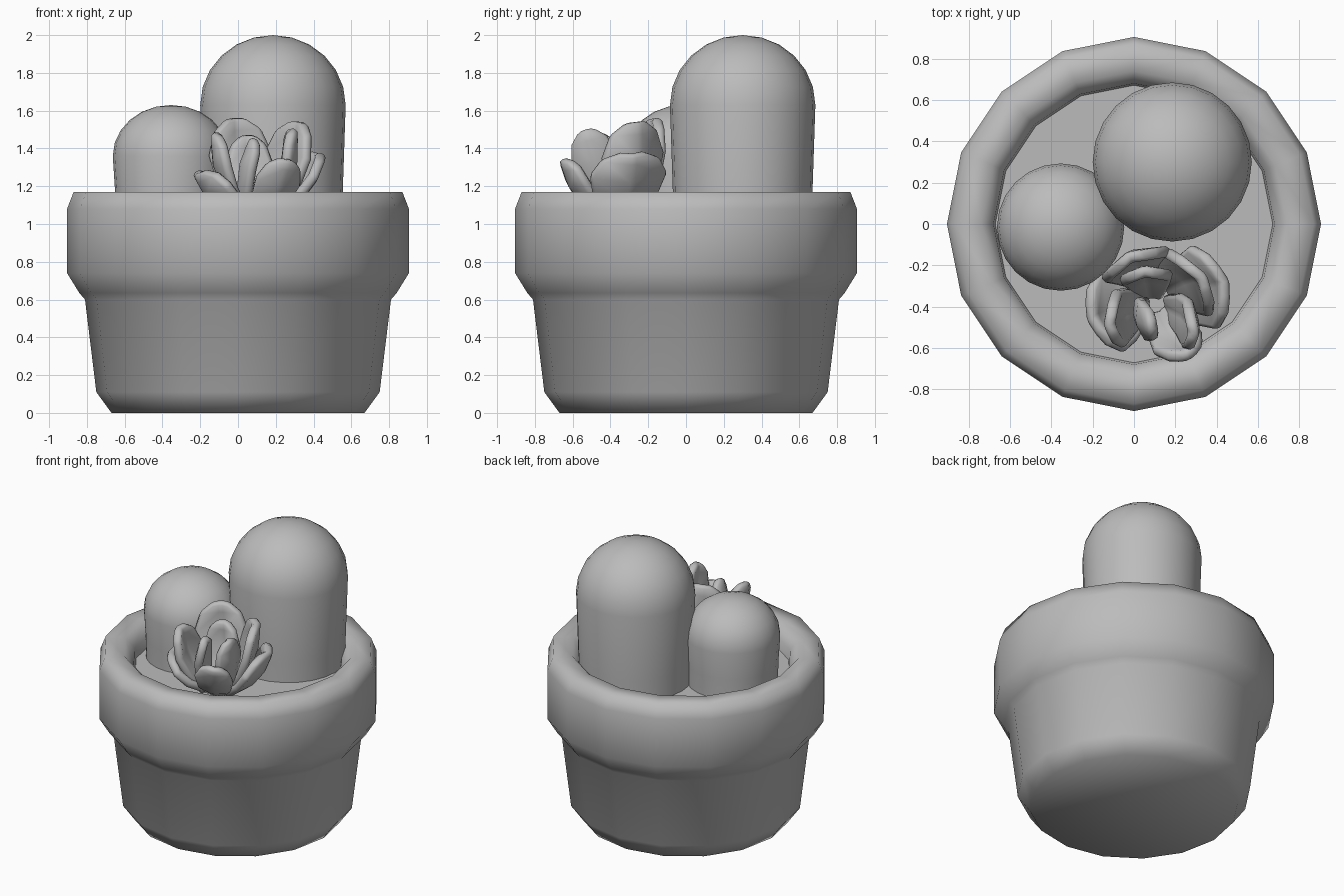
import bpy, bmesh, math
from mathutils import Vector

cube = bpy.data.objects.get("Cube")
if cube:
    bpy.data.objects.remove(cube, do_unlink=True)

grey = bpy.data.materials.new("plain_grey")
grey.use_nodes = True
colour = (0.5, 0.5, 0.5, 1)
grey.diffuse_color = colour
grey.node_tree.nodes["Principled BSDF"].inputs["Base Color"].default_value = colour


def finish(name, bm, angle):
    """Turn a bmesh into a smooth shaded object."""
    bmesh.ops.recalc_face_normals(bm, faces=bm.faces)
    mesh = bpy.data.meshes.new(name)
    bm.to_mesh(mesh)
    bm.free()
    mesh.materials.append(grey)
    mesh.shade_smooth()
    mesh.set_sharp_from_angle(angle=math.radians(angle))
    obj = bpy.data.objects.new(name, mesh)
    bpy.context.collection.objects.link(obj)
    return obj


def lathe(name, profile, sides, centre=(0, 0), angle=75):
    """Spin a (radius, height) profile around a vertical axis."""
    bm = bmesh.new()
    verts = [bm.verts.new((r, 0, z)) for r, z in profile]
    edges = [bm.edges.new(pair) for pair in zip(verts, verts[1:])]
    bmesh.ops.spin(bm, geom=verts + edges, cent=(0, 0, 0), axis=(0, 0, 1),
                   angle=math.tau, steps=sides)
    bmesh.ops.remove_doubles(bm, verts=bm.verts, dist=0.0005)
    bmesh.ops.translate(bm, verts=bm.verts, vec=(*centre, 0))
    return finish(name, bm, angle)


def cactus(name, centre, radius, top, dome):
    """Slightly tapered column with a rounded top."""
    profile = [(0, 0.95), (radius * 0.95, 0.95), (radius * 0.96, 1.17)]
    steps = 6
    for i in range(steps + 1):
        a = i / steps * math.pi / 2
        profile.append((radius * math.cos(a), top - dome + dome * math.sin(a)))
    return lathe(name, profile, 24, centre)


def leaf(name, base, tip, across, width):
    """Thick cupped leaf with a blunt pointed tip."""
    base, tip = Vector(base), Vector(tip)
    along = tip - base
    side = Vector((*across, 0)).normalized()
    side = (side - along.normalized() * side.dot(along.normalized())).normalized()
    inward = side.cross(along).normalized()
    if inward.dot(Vector((0.1, -0.38, 1.5)) - (base + tip) / 2) < 0:
        inward.negate()
    bm = bmesh.new()
    rows = []
    for t, w in ((0, 0.45), (0.35, 0.85), (0.65, 1), (0.88, 0.75), (1, 0.3)):
        row = []
        for s in (-0.5, 0, 0.5):
            cup = inward * width * w * 0.16 * abs(s) * 2
            belly = inward * -0.05 * math.sin(math.pi * t)
            drop = along * (-0.03 * abs(s))
            row.append(bm.verts.new(base + along * t + side * s * w * width
                                    + cup + belly + drop))
        rows.append(row)
    for low, high in zip(rows, rows[1:]):
        for i in range(2):
            bm.faces.new((low[i], low[i + 1], high[i + 1], high[i]))
    obj = finish(name, bm, 50)
    thick = obj.modifiers.new("thickness", "SOLIDIFY")
    thick.thickness = 0.055
    thick.offset = 0
    soft = obj.modifiers.new("soft_edges", "BEVEL")
    soft.width = 0.015
    soft.segments = 1
    return obj


# Pot with its thick rim
lathe("pot", [(0, 0), (0.67, 0), (0.75, 0.11), (0.81, 0.6), (0.84, 0.635),
              (0.905, 0.74), (0.905, 1.08), (0.87, 1.17), (0.74, 1.17),
              (0.68, 1.1), (0.665, 0.98)], 16)

# Soil disc
lathe("soil", [(0, 1.03), (0.68, 1.03)], 32)

# Two columns
cactus("tall_cactus", (0.185, 0.3), 0.385, 2.0, 0.37)
cactus("small_cactus", (-0.355, -0.015), 0.308, 1.63, 0.27)

# Rosette opening towards the front: base, tip, width direction, width
leaves = {
    "back_leaf": ((0.06, -0.25, 1.05), (-0.02, -0.16, 1.56), (0.33, 0.14), 0.35),
    "inner_back_leaf": ((0.08, -0.34, 1.05), (0.05, -0.23, 1.47), (1, 0.1), 0.25),
    "upper_left_leaf": ((0.17, -0.31, 1.05), (0.33, -0.26, 1.54), (0.25, -0.34), 0.38),
    "inner_left_leaf": ((0.17, -0.4, 1.05), (0.29, -0.53, 1.5), (0.05, -1), 0.25),
    "inner_right_leaf": ((0.03, -0.4, 1.05), (-0.12, -0.49, 1.48), (0.05, -1), 0.28),
    "centre_leaf": ((0.05, -0.4, 1.05), (0.09, -0.5, 1.45), (0.2, -1), 0.2),
    "front_leaf": ((0.12, -0.43, 1.05), (0.26, -0.64, 1.34), (1, 0.3), 0.25),
    "outer_right_leaf": ((0.03, -0.38, 1.05), (-0.21, -0.46, 1.27), (0.14, -0.39), 0.4),
    "outer_left_leaf": ((0.2, -0.34, 1.05), (0.44, -0.28, 1.37), (0.15, -0.4), 0.42),
}
for name, values in leaves.items():
    leaf(name, *values)
